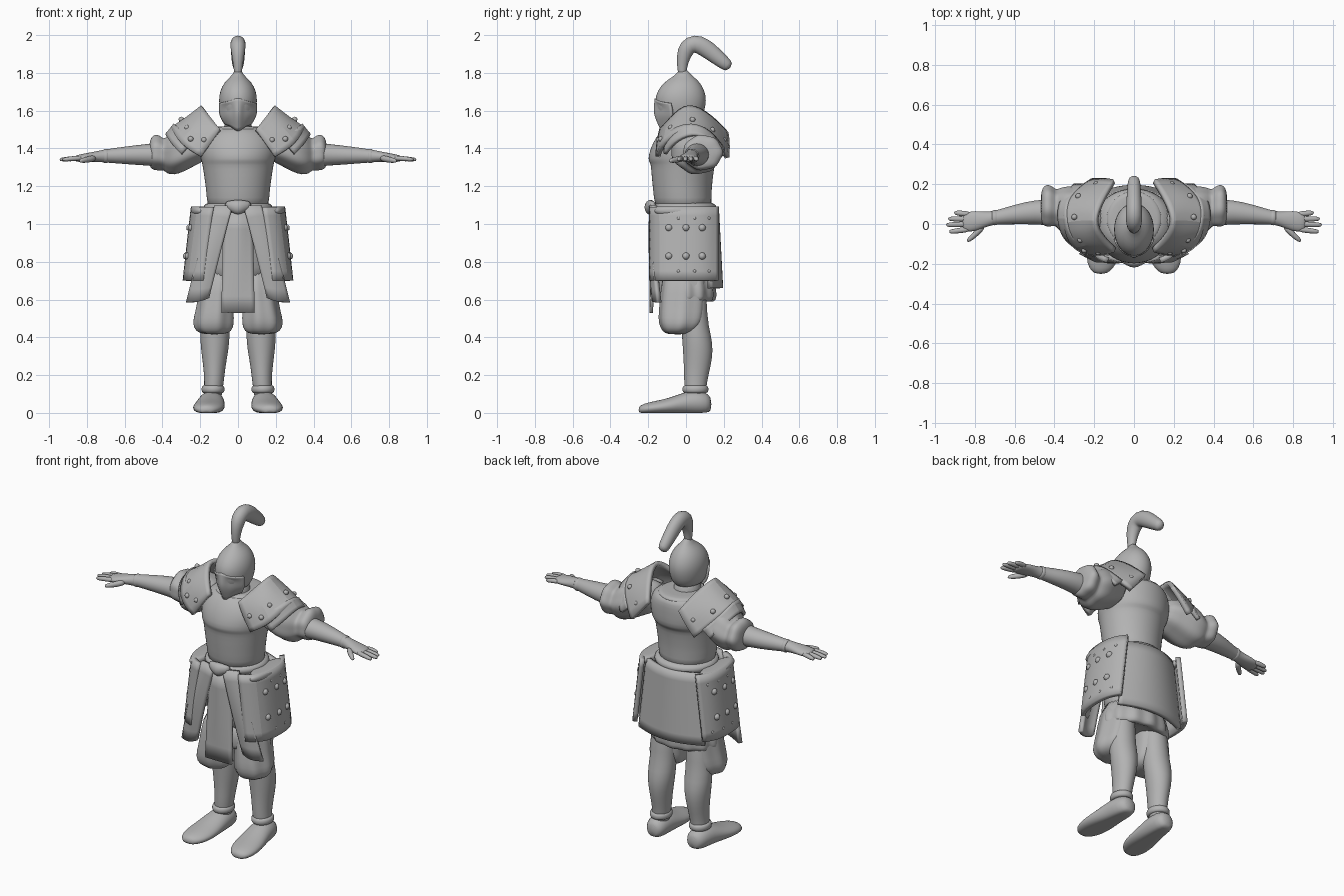
import bpy, bmesh, math
from mathutils import Vector, Matrix

X, Y, Z = Vector((1, 0, 0)), Vector((0, 1, 0)), Vector((0, 0, 1))
grey = bpy.data.materials.new("plain_grey")
grey.diffuse_color = (0.45, 0.45, 0.45, 1)


def finish(name, bm, mirror=False, sub=1, thick=0):
    bmesh.ops.recalc_face_normals(bm, faces=bm.faces)
    for f in bm.faces:
        f.smooth = True
    me = bpy.data.meshes.new(name)
    bm.to_mesh(me)
    bm.free()
    me.materials.append(grey)
    ob = bpy.data.objects.new(name, me)
    bpy.context.collection.objects.link(ob)
    if sub:
        m = ob.modifiers.new("smooth", 'SUBSURF')
        m.levels = m.render_levels = sub
        m.boundary_smooth = 'PRESERVE_CORNERS'
    if thick:
        m = ob.modifiers.new("thickness", 'SOLIDIFY')
        m.thickness, m.offset = thick, 0
    if mirror:
        m = ob.modifiers.new("mirror", 'MIRROR')
        m.use_mirror_merge = False
    if thick:
        bpy.context.view_layer.objects.active = ob
        ob.select_set(True)
        bpy.ops.object.shade_smooth_by_angle(angle=math.radians(45))
        ob.select_set(False)
    return ob


def loft(name, rings, ref=X, axis=None, n=20, mirror=False, lobes=0, depth=0.0, floor=None):
    """Rings (x, y, z, radius_a, radius_b) joined along an axis or along their own path."""
    bm, loops = bmesh.new(), []
    pts = [Vector(r[:3]) for r in rings]
    for i, r in enumerate(rings):
        t = axis or (pts[min(i + 1, len(pts) - 1)] - pts[max(i - 1, 0)]).normalized()
        u = (ref - t * ref.dot(t)).normalized()
        v = t.cross(u)
        loop = []
        for k in range(n):
            a = 2 * math.pi * k / n
            w = 1 + depth * math.cos(lobes * a)
            p = pts[i] + u * (math.cos(a) * r[3] * w) + v * (math.sin(a) * r[4] * w)
            if floor is not None:
                p.z = max(p.z, floor)
            loop.append(bm.verts.new(p))
        loops.append(loop)
    for a, b in zip(loops, loops[1:]):
        for k in range(n):
            bm.faces.new((a[k], a[(k + 1) % n], b[(k + 1) % n], b[k]))
    bm.faces.new(loops[0])
    bm.faces.new(loops[-1])
    return finish(name, bm, mirror)


def plate(name, rows, thick=0.02, mirror=False, sub=2):
    bm = bmesh.new()
    g = [[bm.verts.new(p) for p in row] for row in rows]
    for a, b in zip(g, g[1:]):
        for k in range(len(a) - 1):
            bm.faces.new((a[k], a[k + 1], b[k + 1], b[k]))
    return finish(name, bm, mirror, sub, thick)


def studs(name, points, r):
    bm = bmesh.new()
    for p in points:
        bmesh.ops.create_icosphere(bm, subdivisions=2, radius=r, matrix=Matrix.Translation(p))
    finish(name, bm, True, 0)


def band(name, c, axis, ref, ra, rb, w, mirror=True):
    c = Vector(c)
    rings = [(*(c + axis * (w * s)), ra * k, rb * k)
             for s, k in ((-1, .8), (-.8, .97), (0, 1.06), (.8, .97), (1, .8))]
    loft(name, rings, ref, axis, mirror=mirror)


# Helmet, face guard and plume
loft("helmet", [(0, -.03, 1.53, .065, .085), (0, -.028, 1.57, .09, .118), (0, -.028, 1.63, .101, .134),
                (0, -.028, 1.68, .102, .136), (0, -.024, 1.73, .086, .112), (0, -.018, 1.765, .058, .078),
                (0, -.014, 1.79, .028, .04), (0, -.014, 1.82, .016, .018)], axis=Z, n=24)
half = [[(0, -.161, 1.67), (.03, -.153, 1.655), (.065, -.136, 1.648), (.095, -.08, 1.64)],
        [(0, -.178, 1.61), (.025, -.138, 1.615), (.06, -.115, 1.615), (.098, -.072, 1.6)],
        [(0, -.17, 1.57), (.025, -.146, 1.575), (.055, -.125, 1.575), (.088, -.072, 1.56)],
        [(0, -.128, 1.49), (.018, -.12, 1.505), (.036, -.108, 1.52), (.065, -.065, 1.53)]]
plate("face_guard", [[(-x, y, z) for x, y, z in r[:0:-1]] + r for r in half], .014)
loft("neck", [(0, -.01, 1.44, .09, .09), (0, -.01, 1.5, .075, .08), (0, -.02, 1.58, .07, .08)], axis=Z)
loft("plume", [(0, -.018, 1.77, .02, .02), (0, -.022, 1.82, .022, .025), (0, -.016, 1.88, .032, .036),
               (0, .002, 1.935, .041, .05), (0, .045, 1.96, .042, .052), (0, .1, 1.935, .04, .05),
               (0, .15, 1.895, .037, .044), (0, .2, 1.855, .034, .037), (0, .235, 1.825, .027, .029)], n=14)

# Cuirass with overhanging chest and raised collar
loft("cuirass", [(0, -.01, 1.06, .165, .155), (0, -.018, 1.14, .165, .152), (0, -.02, 1.22, .175, .16),
                 (0, -.018, 1.3, .187, .168), (0, -.016, 1.325, .192, .174), (0, -.012, 1.34, .197, .192),
                 (0, -.005, 1.4, .21, .185), (0, .01, 1.46, .2, .17), (0, .025, 1.5, .16, .15),
                 (0, .025, 1.515, .12, .12)], axis=Z, n=28)
band("collar", (0, .025, 1.5), Z, X, .137, .137, .018, False)

# Shoulders: puffed sleeves under layered plates
loft("puffed_sleeve", [(.14, .03, 1.42, .1, .07), (.22, .04, 1.415, .12, .1), (.29, .05, 1.392, .135, .117),
                       (.34, .06, 1.378, .128, .118), (.375, .07, 1.366, .108, .1), (.392, .08, 1.366, .09, .08),
                       (.412, .088, 1.376, .102, .092), (.44, .09, 1.38, .108, .096), (.46, .088, 1.376, .094, .082),
                       (.47, .08, 1.37, .06, .06)],
     Y, X, 28, True, 7, .035)
plate("shoulder_plate", [
    [(.095, -.13, 1.5), (.15, -.07, 1.56), (.206, .01, 1.645), (.15, .13, 1.57), (.1, .215, 1.48)],
    [(.14, -.145, 1.435), (.24, -.115, 1.525), (.268, .02, 1.578), (.25, .15, 1.52), (.15, .222, 1.42)],
    [(.195, -.15, 1.355), (.31, -.13, 1.42), (.36, .01, 1.53), (.33, .14, 1.475), (.21, .218, 1.35)]],
    .026, True)
plate("lower_shoulder_plate", [
    [(.23, -.11, 1.45), (.31, -.08, 1.5), (.34, .03, 1.54), (.33, .13, 1.49), (.25, .195, 1.4)],
    [(.3, -.11, 1.37), (.355, -.07, 1.43), (.385, .03, 1.485), (.37, .13, 1.45), (.3, .195, 1.36)]], .02, True)
studs("shoulder_studs", [(.18, -.142, 1.445), (.25, -.132, 1.45), (.27, -.08, 1.51), (.3, .035, 1.553),
                         (.28, .14, 1.498), (.19, .2, 1.445)], .015)

# Arms, cuffs and hands
loft("arm", [(.3, .05, 1.37, .08, .08), (.45, .062, 1.367, .064, .06), (.55, .055, 1.365, .057, .052),
             (.65, .04, 1.362, .042, .041), (.71, .03, 1.36, .034, .034), (.75, .022, 1.357, .04, .028),
             (.8, .015, 1.352, .052, .024), (.84, .01, 1.348, .05, .02), (.865, .01, 1.346, .04, .015)],
     Y, X, mirror=True)
band("cuff", (.7, .032, 1.36), X, Y, .038, .037, .016)
for name, y0, x1, y1 in (("little_finger", .05, .905, .056), ("ring_finger", .025, .935, .026),
                         ("middle_finger", 0, .945, -.004), ("index_finger", -.025, .93, -.038)):
    loft(name, [(.82, y0, 1.35, .014, .014), (.87, (y0 + y1) / 2, 1.347, .015, .014),
                (x1 - .015, y1, 1.342, .013, .012), (x1, y1, 1.34, .007, .007)], Y, n=10, mirror=True)
loft("thumb", [(.755, -.005, 1.35, .018, .018), (.79, -.045, 1.342, .018, .016),
               (.825, -.076, 1.336, .014, .013), (.84, -.088, 1.333, .007, .007)], Z, n=10, mirror=True)

# Belt with knot, hips and skirt panels
band("belt", (0, -.008, 1.085), Z, X, .18, .168, .03, False)
loft("belt_knot", [(-.07, -.175, 1.1, .015, .02), (-.035, -.185, 1.095, .025, .03), (0, -.19, 1.085, .035, .045),
                   (.035, -.185, 1.095, .025, .03), (.07, -.175, 1.1, .015, .02)], Y, X, 14)
loft("hips", [(0, 0, .68, .17, .12), (0, 0, .76, .19, .14), (0, -.005, .9, .18, .15), (0, -.01, 1.08, .165, .155)],
     axis=Z)
loft("tunic_hem", [(0, .005, .62, .14, .08), (0, .008, .588, .18, .12), (0, .008, .59, .206, .148),
                   (0, .008, .64, .206, .152), (0, 0, .76, .185, .14)], axis=Z, n=60, lobes=12, depth=.035)
plate("front_cloth", [[(x * (.075 + .013 * t), -.192 + .035 * abs(x) * (1 - t) + .008 * t, 1.06 - .53 * t)
                       for x in (-1, -.5, 0, .5, 1)] for t in (0, .33, .67, 1)], .018, False, 1)
plate("front_sash", [[(.03, -.185, 1.09), (.07, -.182, 1.1), (.12, -.165, 1.1)],
                     [(.095, -.185, .85), (.15, -.195, .86), (.2, -.175, .87)],
                     [(.155, -.165, .61), (.21, -.175, .585), (.27, -.14, .585)]], .024, True)
plate("side_panel", [
    [(.13 + s * .05, -.183, z), (.215 + s * .05, -.15, z), (.24 + s * .043, -.02, z),
     (.232 + s * .043, .1, z), (.18 + s * .05, .165, z)]
    for s, z in ((0, 1.09), (.5, .9), (1, .7))], .028, True)
band("panel_top_roll", (.2, -.01, 1.07), Z, X, .05, .155, .022)
studs("panel_studs", [(x + (1.0 - z) * .12, y, z) for z in (.83, .98)
                      for x, y in ((.242, -.09), (.252, 0), (.245, .085))], .02)
studs("panel_rivets", [(x + (1.0 - z) * .115, y, z) for z in (.75, 1.03)
                       for x, y in ((.23, -.115), (.251, -.04), (.251, .045), (.232, .12))], .01)
plate("back_skirt", [[(x * (.185 + .035 * t), .165 + .022 * t - .06 * x * x, 1.08 - .42 * t)
                      for x in (-1, -.6, -.2, .2, .6, 1)] for t in (0, .5, 1)], .026, False)

# Puffed breeches and legs
loft("puffed_breeches", [(.125, -.045, .415, .05, .05), (.126, -.035, .43, .097, .09), (.128, -.025, .475, .111, .12),
                         (.122, -.02, .53, .102, .124), (.115, -.015, .62, .092, .12), (.1, 0, .78, .085, .12)],
     X, Z, 28, True, 7, .05)
loft("leg", [(.132, .05, .06, .045, .05), (.13, .05, .13, .05, .058), (.126, .052, .18, .053, .063),
             (.125, .06, .25, .06, .072), (.123, .064, .33, .073, .081), (.122, .056, .41, .08, .078),
             (.12, .04, .5, .075, .07), (.11, .03, .75, .075, .08)], X, Z, mirror=True)
band("ankle_ring", (.132, .05, .125), Z, X, .06, .068, .022)
loft("shoe", [(.135, .135, .045, .03, .035), (.136, .11, .05, .058, .058), (.14, .05, .055, .068, .066),
              (.143, -.01, .05, .073, .06), (.152, -.09, .034, .084, .044), (.158, -.17, .026, .084, .036),
              (.165, -.225, .02, .062, .029), (.168, -.252, .015, .028, .018)],
     X, -Y, 20, True, floor=0.0)
